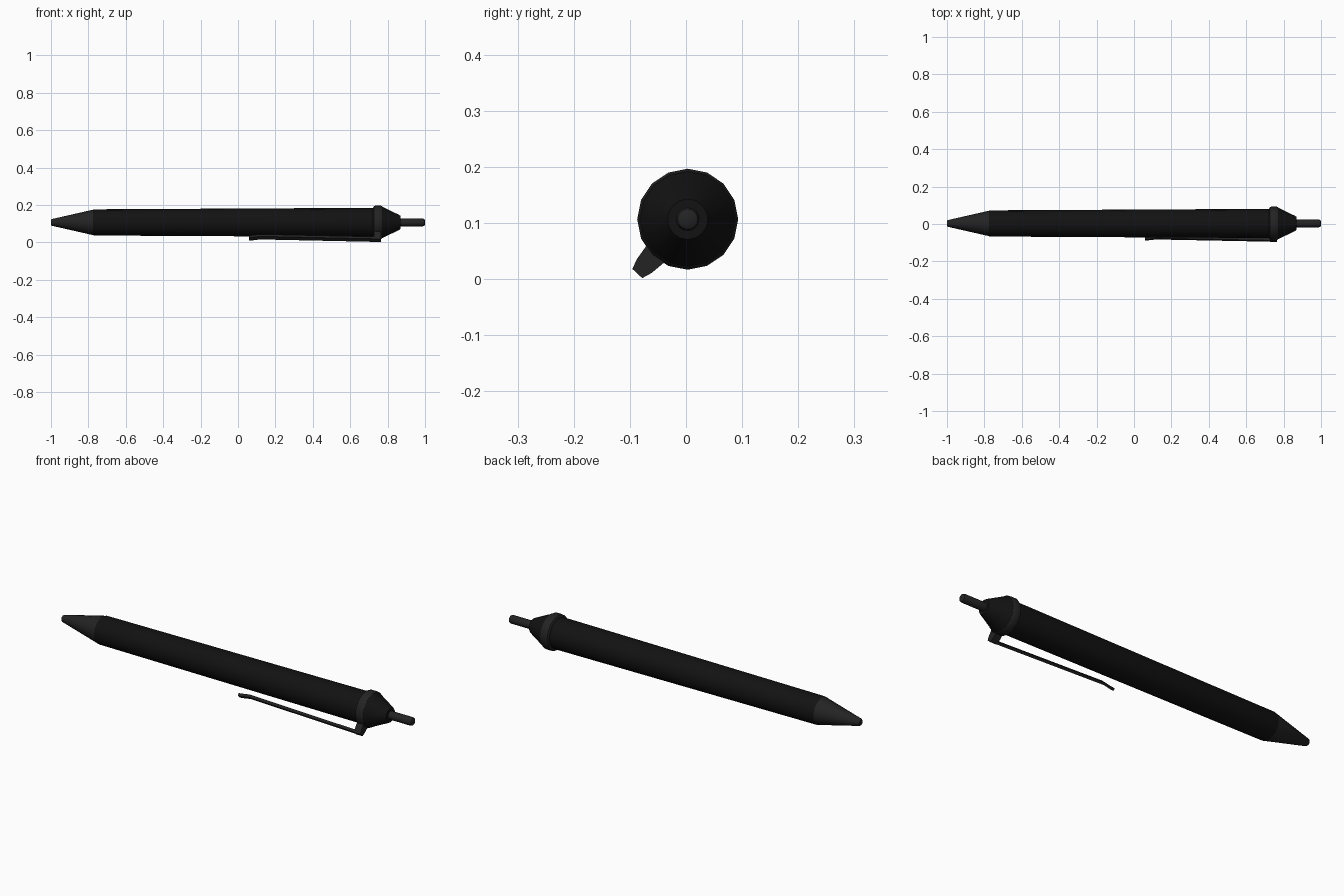
import bpy, bmesh, math
from mathutils import Vector

if "Cube" in bpy.data.objects:
    bpy.data.objects.remove(bpy.data.objects["Cube"])

AXIS_Y, AXIS_Z, SIDES = 0.003, 0.107, 16


def material(name, value):
    m = bpy.data.materials.new(name)
    m.diffuse_color = (value, value, value, 1)
    m.use_nodes = True
    m.node_tree.nodes["Principled BSDF"].inputs["Base Color"].default_value = m.diffuse_color
    return m


BLACK = material("black_plastic", 0.006)
DARK = material("dark_metal", 0.017)


def finish(name, bm, mat, angle=35):
    bmesh.ops.recalc_face_normals(bm, faces=bm.faces)
    me = bpy.data.meshes.new(name)
    bm.to_mesh(me)
    bm.free()
    me.materials.append(mat)
    ob = bpy.data.objects.new(name, me)
    bpy.context.collection.objects.link(ob)
    bpy.ops.object.select_all(action='DESELECT')
    ob.select_set(True)
    bpy.context.view_layer.objects.active = ob
    bpy.ops.object.shade_smooth_by_angle(angle=math.radians(angle))
    return ob


def loft(bm, rings):
    """Skin a list of equal-length point loops and cap both ends."""
    loops = [[bm.verts.new(p) for p in r] for r in rings]
    n = len(loops[0])
    for a, b in zip(loops, loops[1:]):
        for i in range(n):
            j = (i + 1) % n
            bm.faces.new((a[i], a[j], b[j], b[i]))
    bm.faces.new(loops[0])
    bm.faces.new(loops[-1][::-1])


def turned(name, profile, mat):
    """Round part along x from (x, radius) pairs."""
    bm = bmesh.new()
    loft(bm, [[(x, AXIS_Y + r * math.sin(2 * math.pi * i / SIDES),
                AXIS_Z + r * math.cos(2 * math.pi * i / SIDES))
               for i in range(SIDES)] for x, r in profile])
    return finish(name, bm, mat)


# Round parts from writing end to push button
turned("tip", [(-1.0, 0.014), (-0.995, 0.018), (-0.775, 0.068)], DARK)
turned("barrel", [(-0.778, 0.067), (-0.77, 0.070), (0.73, 0.078)], BLACK)
turned("ring", [(0.722, 0.078), (0.728, 0.088), (0.735, 0.090),
                (0.762, 0.090), (0.770, 0.086)], DARK)
turned("cap", [(0.768, 0.086), (0.775, 0.082), (0.862, 0.040), (0.868, 0.036)], BLACK)
turned("push_button", [(0.86, 0.021), (0.988, 0.021), (0.996, 0.018), (1.0, 0.011)], DARK)

# Clip directions: outward from the axis, and sideways across the clip
OUT = Vector((0, -0.68, -0.733)).normalized()
SIDE = Vector((0, OUT.z, -OUT.y))


def at(x, out, side):
    return Vector((x, AXIS_Y, AXIS_Z)) + OUT * out + SIDE * side


# Clip mount: tapering block standing on the ring
bm = bmesh.new()
loft(bm, [[at(0.728, r, -w), at(0.765, r, -w), at(0.765, r, w), at(0.728, r, w)]
          for r, w in ((0.075, 0.023), (0.114, 0.018), (0.132, 0.012))])
finish("clip_mount", bm, DARK)

# Clip bar: (x, inner radius, outer radius, half width), flared at the free end
bm = bmesh.new()
loft(bm, [[at(x, a, -w * 1.2), at(x, b, -w), at(x, b, w), at(x, a, w * 1.2)]
          for x, a, b, w in ((0.06, 0.108, 0.121, 0.011), (0.075, 0.107, 0.120, 0.012),
                             (0.12, 0.100, 0.113, 0.012), (0.74, 0.118, 0.131, 0.012))])
finish("clip_bar", bm, DARK)
